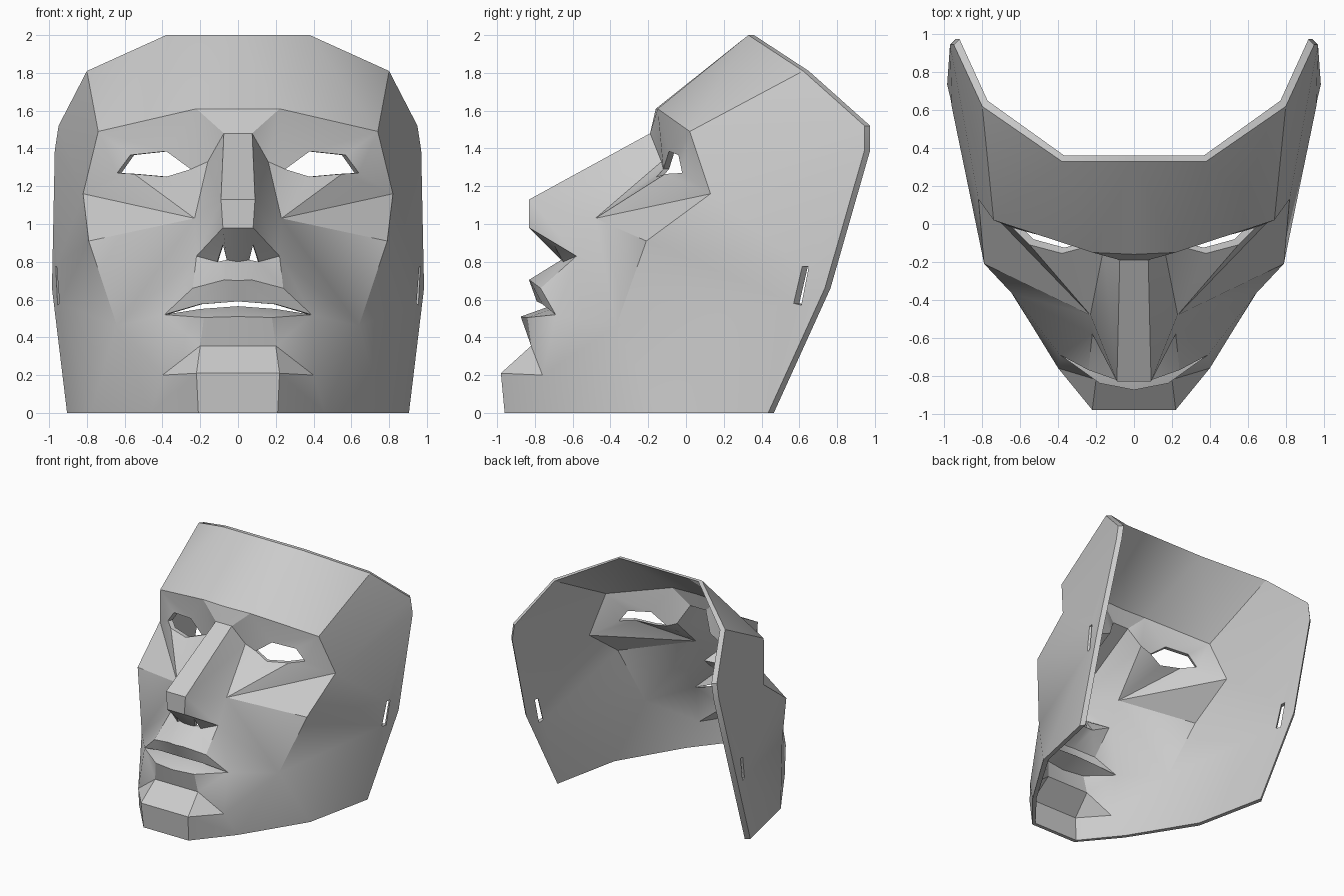
import bpy, bmesh, math
from mathutils import Vector

if "Cube" in bpy.data.objects:
    bpy.data.objects.remove(bpy.data.objects["Cube"])

THICKNESS = .03
points, panels = {}, []


def part(corners, *faces):
    """Register one facial area: named corners of the left half, and its panels."""
    points.update(corners)
    panels.extend(face.split() for face in faces)


# forehead
part(dict(top_mid=(0, .33, 2), top=(.38, .33, 2), temple=(.8, .62, 1.81),
          brow_mid=(0, -.16, 1.61), brow=(.22, -.15, 1.61), brow_end=(.74, .02, 1.49)),
     "top_mid top brow brow_mid",
     "top brow_end brow",
     "top temple brow_end")

# nose with open nostrils
part(dict(root_mid=(0, -.19, 1.48), root=(.075, -.19, 1.48), bridge=(.16, -.13, 1.33),
          tip_mid=(0, -.83, 1.13), tip=(.09, -.83, 1.13),
          ball_mid=(0, -.83, .98), ball=(.08, -.83, .98), wing=(.22, -.58, .83),
          septum=(0, -.65, .8), nostril_in=(.06, -.66, .81),
          nostril_out=(.11, -.65, .8), nostril_top=(.08, -.7, .89)),
     "brow_mid brow root root_mid",
     "brow bridge root",
     "root_mid root tip tip_mid",
     "bridge tip root",
     "tip_mid tip ball ball_mid",
     "tip wing ball",
     "ball_mid ball nostril_top nostril_in septum",
     "ball wing nostril_out nostril_top")

# eye socket
part(dict(eye_in=(.25, -.12, 1.29), lid_in=(.38, -.09, 1.385), lid_out=(.57, -.04, 1.365),
          eye_out=(.64, -.02, 1.27), under_out=(.55, -.11, 1.265), under_in=(.38, -.155, 1.25),
          cheekbone=(.82, .13, 1.16)),
     "brow eye_in bridge",
     "brow lid_in eye_in",
     "brow brow_end lid_in",
     "brow_end lid_out lid_in",
     "brow_end eye_out lid_out",
     "brow_end cheekbone eye_out",
     "eye_out cheekbone under_out")

# cheek
part(dict(cheek=(.23, -.48, 1.03), hollow=(.79, -.21, .91), jaw=(.64, -.37, .46),
          mouth_corner=(.39, -.69, .52)),
     "cheekbone cheek under_out",
     "under_out cheek under_in",
     "under_in cheek eye_in",
     "eye_in cheek bridge",
     "bridge cheek tip",
     "cheek wing tip",
     "cheekbone hollow cheek",
     "hollow jaw cheek",
     "cheek jaw wing",
     "wing jaw mouth_corner")

# lips with an open mouth
part(dict(lip_mid=(0, -.83, .7), lip=(.07, -.83, .705), lip_side=(.24, -.77, .66),
          upper_mid=(0, -.79, .59), upper=(.2, -.76, .575),
          lower_mid=(0, -.72, .565), lower=(.2, -.71, .55),
          pout_mid=(0, -.875, .51), pout=(.18, -.84, .505)),
     "septum nostril_in lip lip_mid",
     "nostril_in nostril_out lip",
     "nostril_out lip_side lip",
     "nostril_out wing lip_side",
     "wing mouth_corner lip_side",
     "lip_mid lip upper upper_mid",
     "lip lip_side upper",
     "lip_side mouth_corner upper",
     "lower_mid lower pout pout_mid",
     "lower mouth_corner pout")

# chin and jaw
part(dict(chin_top_mid=(0, -.82, .355), chin_top=(.2, -.82, .355),
          chin_mid=(0, -.98, .21), chin=(.22, -.98, .21),
          chin_base_mid=(0, -.96, 0), chin_base=(.21, -.96, 0),
          jowl=(.4, -.76, .2), jowl_base=(.46, -.66, 0), jaw_base=(.78, -.15, 0)),
     "pout_mid pout chin_top chin_top_mid",
     "pout mouth_corner chin_top",
     "mouth_corner jowl chin_top",
     "mouth_corner jaw jowl",
     "chin_top jowl chin",
     "chin_top_mid chin_top chin chin_mid",
     "chin_mid chin chin_base chin_base_mid",
     "chin jowl jowl_base chin_base",
     "jowl jaw jowl_base",
     "jaw jaw_base jowl_base")

# side of the mask with the strap slot
part(dict(ear_top=(.95, .945, 1.52), ear=(.97, .945, 1.39), back=(.985, .735, .66),
          back_base=(.905, .435, 0), slot_a=(.945, .57, .58), slot_b=(.955, .61, .57),
          slot_c=(.965, .65, .775), slot_d=(.96, .615, .775)),
     "temple ear_top brow_end",
     "brow_end ear_top cheekbone",
     "ear_top ear cheekbone",
     "cheekbone ear slot_d",
     "cheekbone slot_d hollow",
     "hollow slot_d slot_a",
     "hollow slot_a jaw",
     "jaw slot_a jaw_base",
     "jaw_base slot_a back_base",
     "back_base slot_a slot_b",
     "back_base slot_b back",
     "back slot_b slot_c",
     "back slot_c ear",
     "ear slot_c slot_d")

# outer surface, both halves
bm = bmesh.new()
for side in (1, -1):
    verts = {n: bm.verts.new((x * side, y, z)) for n, (x, y, z) in points.items()}
    for panel in panels:
        bm.faces.new([verts[n] for n in panel])
bmesh.ops.remove_doubles(bm, verts=bm.verts[:], dist=.0005)

# inner surface, pushed back and inward, then joined by a rim
outer_faces = bm.faces[:]
rim = [e for e in bm.edges if e.is_boundary]
inner = {}
for v in bm.verts[:]:
    inward = -THICKNESS * max(-1, min(1, v.co.x / .85))
    inner[v] = bm.verts.new(v.co + Vector((inward, THICKNESS, 0)))
for f in outer_faces:
    bm.faces.new([inner[v] for v in reversed(f.verts[:])])
for e in rim:
    a, b = e.verts
    bm.faces.new((a, b, inner[b], inner[a]))
bmesh.ops.recalc_face_normals(bm, faces=bm.faces[:])

mesh = bpy.data.meshes.new("face_mask")
bm.to_mesh(mesh)
bm.free()
mask = bpy.data.objects.new("face_mask", mesh)
bpy.context.collection.objects.link(mask)

# plain grey finish
grey = bpy.data.materials.new("plain_grey")
grey.use_nodes = True
colour = (.6, .6, .6, 1)
grey.diffuse_color = colour
grey.node_tree.nodes["Principled BSDF"].inputs["Base Color"].default_value = colour
mesh.materials.append(grey)

bpy.ops.object.select_all(action='DESELECT')
mask.select_set(True)
bpy.context.view_layer.objects.active = mask
bpy.ops.object.shade_smooth_by_angle(angle=math.radians(30))
